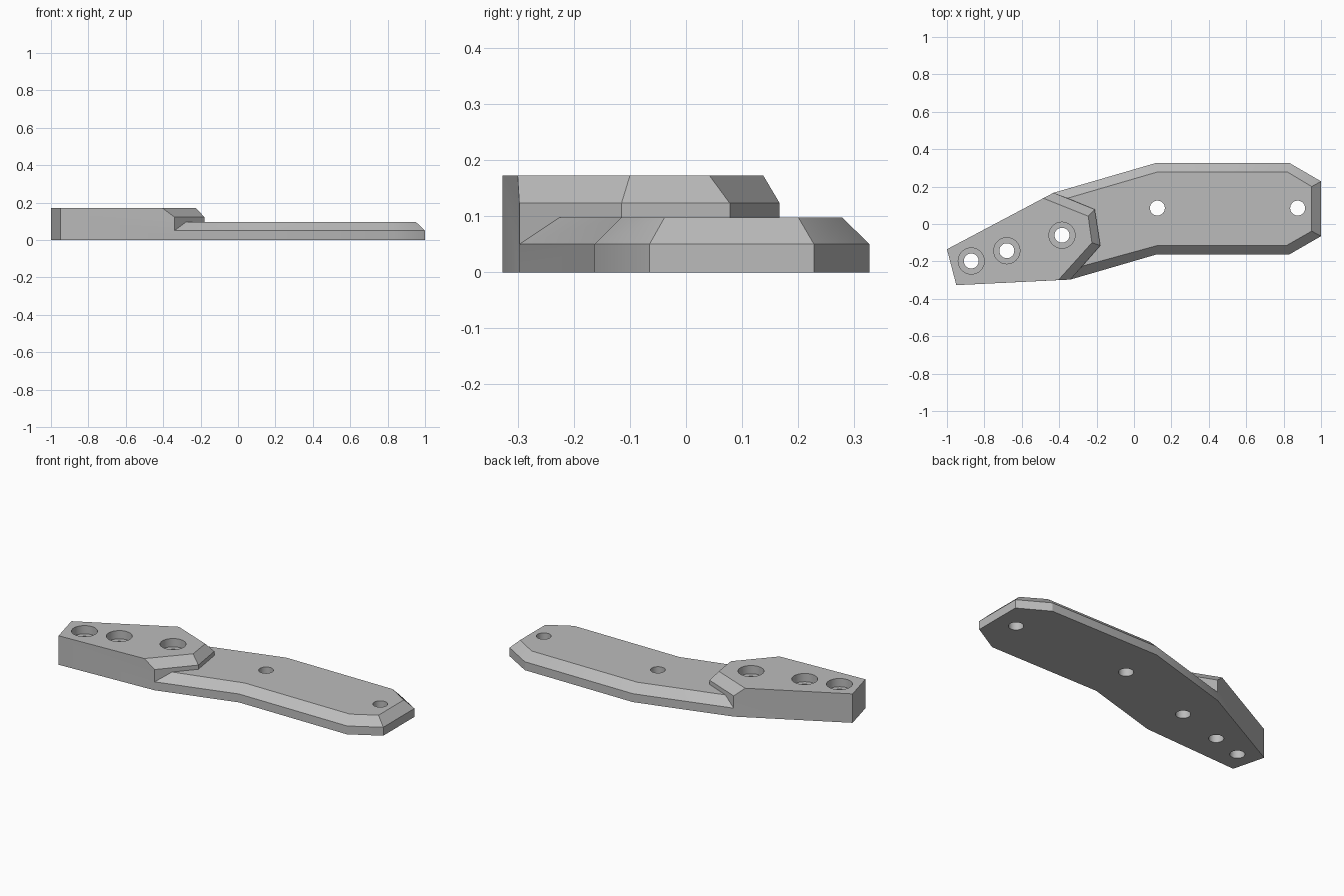
import bpy
import bmesh
import math

cube = bpy.data.objects.get("Cube")
if cube:
    bpy.data.objects.remove(cube, do_unlink=True)

grey = bpy.data.materials.new("plain grey")
grey.use_nodes = True
grey.diffuse_color = (0.5, 0.5, 0.5, 1)
grey.node_tree.nodes["Principled BSDF"].inputs["Base Color"].default_value = (0.5, 0.5, 0.5, 1)

# Heights of the arm edge, arm top, block edge and block top
EDGE, ARM, LIP, TOP = 0.05, 0.098, 0.123, 0.172

# Plan outlines, anticlockwise: arm rim, arm top, block end, block nose and its chamfered top
arm_rim = [(-0.34, -0.297), (0.12, -0.163), (0.83, -0.163), (1, -0.065),
           (1, 0.228), (0.83, 0.327), (0.12, 0.327), (-0.43, 0.167)]
arm_top = [(-0.276, -0.225), (0.125, -0.115), (0.815, -0.115), (0.95, -0.038),
           (0.95, 0.2), (0.82, 0.278), (0.125, 0.278), (-0.355, 0.138)]
block_end = [(-1, -0.135), (-0.95, -0.327)]
nose = [(-0.34, -0.297), (-0.18, -0.115), (-0.21, 0.078), (-0.43, 0.167)]
nose_top = [(-0.405, -0.3), (-0.225, -0.1), (-0.245, 0.042), (-0.485, 0.138)]

bm = bmesh.new()


def ring(points, z):
    return [bm.verts.new((x, y, z)) for x, y in points]


def band(low, high):
    for i in range(len(low) - 1):
        bm.faces.new((low[i], low[i + 1], high[i + 1], high[i]))


base, rim, deck = ring(arm_rim, 0), ring(arm_rim, EDGE), ring(arm_top, ARM)
end_low, end_high = ring(block_end, 0), ring(block_end, TOP)
lip, crown = ring(nose, LIP), ring(nose_top, TOP)
foot = ring(nose[1:3], ARM)

# Arm: wall, sloped border and deck
band(base, rim)
band(rim, deck)
bm.faces.new(deck + foot[::-1])

# Block: chamfer, nose walls above the arm, outer walls and top
band(lip, crown)
band(foot, lip[1:3])
bm.faces.new((rim[0], deck[0], foot[0], lip[1], lip[0]))
bm.faces.new((foot[1], deck[-1], rim[-1], lip[3], lip[2]))
band(end_low, end_high)
bm.faces.new((end_low[1], base[0], rim[0], lip[0], crown[0], end_high[1]))
bm.faces.new((base[-1], end_low[0], end_high[0], crown[3], lip[3], rim[-1]))
bm.faces.new(end_high + crown)

# Underside
bm.faces.new((end_low + base)[::-1])
bmesh.ops.recalc_face_normals(bm, faces=bm.faces[:])

mesh = bpy.data.meshes.new("bracket_body")
bm.to_mesh(mesh)
bm.free()
mesh.materials.append(grey)
body = bpy.data.objects.new("bracket_body", mesh)
bpy.context.collection.objects.link(body)


def drill(name, x, y, radius, bottom, top):
    bpy.ops.mesh.primitive_cylinder_add(vertices=32, radius=radius, depth=top - bottom,
                                        location=(x, y, (top + bottom) / 2))
    cutter = bpy.context.object
    cutter.name = name
    cutter.data.materials.append(grey)
    cutter.hide_render = True
    cut = body.modifiers.new(name, "BOOLEAN")
    cut.operation = "DIFFERENCE"
    cut.solver = "EXACT"
    cut.object = cutter
    bpy.ops.object.select_all(action="DESELECT")
    body.select_set(True)
    bpy.context.view_layer.objects.active = body
    bpy.ops.object.modifier_apply(modifier=name)
    bpy.data.objects.remove(cutter, do_unlink=True)


# Plain bolt holes in the arm, counterbored ones in the block
for x in (0.125, 0.875):
    drill("arm_hole", x, 0.085, 0.04, -0.1, 0.3)
for x, y in ((-0.87, -0.198), (-0.68, -0.143), (-0.385, -0.06)):
    drill("bolt_hole", x, y, 0.04, -0.1, 0.3)
    drill("counterbore", x, y, 0.07, LIP, 0.3)

bpy.ops.object.shade_smooth_by_angle(angle=math.radians(30))
